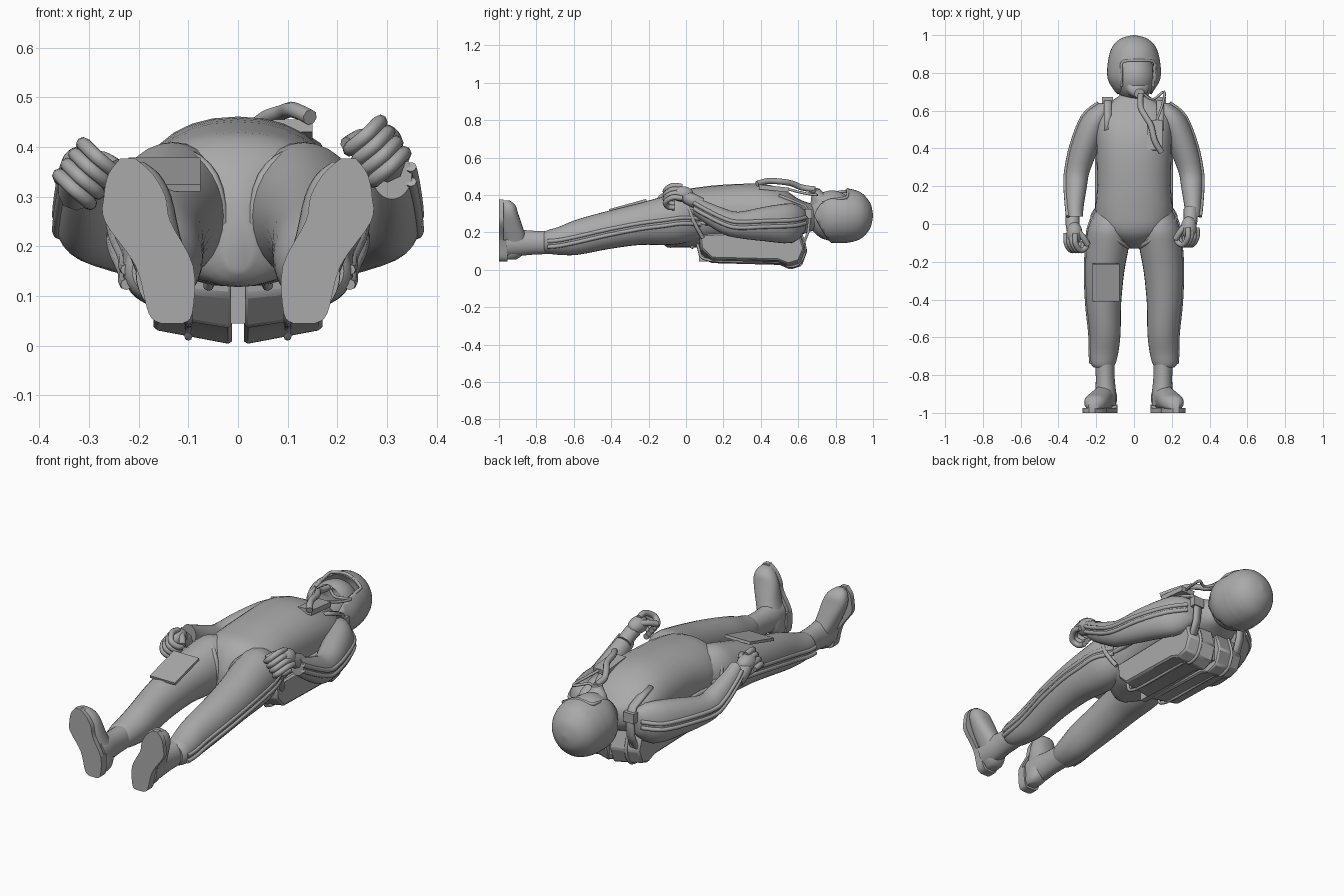
import bpy, bmesh, math
from mathutils import Vector, Matrix

if "Cube" in bpy.data.objects:
    bpy.data.objects.remove(bpy.data.objects["Cube"])

GREY = bpy.data.materials.new("plain_grey")
GREY.use_nodes = True
GREY.diffuse_color = (0.4, 0.4, 0.4, 1)
GREY.node_tree.nodes["Principled BSDF"].inputs["Base Color"].default_value = GREY.diffuse_color


def finish(name, bm, angle=40):
    bmesh.ops.recalc_face_normals(bm, faces=bm.faces)
    mesh = bpy.data.meshes.new(name)
    bm.to_mesh(mesh)
    bm.free()
    obj = bpy.data.objects.new(name, mesh)
    bpy.context.collection.objects.link(obj)
    mesh.materials.append(GREY)
    bpy.ops.object.select_all(action="DESELECT")
    obj.select_set(True)
    bpy.context.view_layer.objects.active = obj
    bpy.ops.object.shade_smooth_by_angle(angle=math.radians(angle))
    return obj


def smooth_path(points, steps):
    """Pass a smooth line through tuples of any length."""
    pts = [Vector(p) for p in points]
    out = []
    for i in range(len(pts) - 1):
        a, b, c, d = pts[max(i - 1, 0)], pts[i], pts[i + 1], pts[min(i + 2, len(pts) - 1)]
        for k in range(steps):
            t = k / steps
            out.append(b + (c - a) * (t / 2) + (a - b * 2.5 + c * 2 - d / 2) * t ** 2
                       + (b * 1.5 - a / 2 - c * 1.5 + d / 2) * t ** 3)
    return out + [pts[-1]]


def loft(sections, axis="y", side=1, power=2, sides=28, steps=3):
    """Skin ovals given as (along, centre_u, centre_v, radius_u, radius_v)."""
    bm = bmesh.new()
    rings = []
    for along, u, v, ru, rv in smooth_path(sections, steps):
        ring = []
        for k in range(sides):
            a = math.tau * k / sides
            c, s = math.cos(a), math.sin(a)
            p = side * (u + ru * math.copysign(abs(c) ** (2 / power), c))
            q = v + rv * math.copysign(abs(s) ** (2 / power), s)
            ring.append(bm.verts.new((p, along, q) if axis == "y" else (p, q, along)))
        rings.append(ring)
    for r, s in zip(rings, rings[1:]):
        for k in range(sides):
            m = (k + 1) % sides
            bm.faces.new((r[k], r[m], s[m], s[k]))
    bm.faces.new(rings[0])
    bm.faces.new(rings[-1])
    return bm


def tube(name, points, radius):
    curve = bpy.data.curves.new(name, "CURVE")
    curve.dimensions = "3D"
    curve.bevel_depth = radius
    curve.bevel_resolution = 2
    curve.use_fill_caps = True
    path = smooth_path(points, 4)
    spline = curve.splines.new("POLY")
    spline.points.add(len(path) - 1)
    for point, co in zip(spline.points, path):
        point.co = (*co, 1)
    curve.materials.append(GREY)
    obj = bpy.data.objects.new(name, curve)
    bpy.context.collection.objects.link(obj)
    return obj


def prism(outline, place_near, place_far):
    """Join two placed copies of a flat outline into a solid."""
    bm = bmesh.new()
    near = [bm.verts.new(place_near(*p)) for p in outline]
    far = [bm.verts.new(place_far(*p)) for p in outline]
    bm.faces.new(near)
    bm.faces.new(far)
    for k in range(len(near)):
        m = (k + 1) % len(near)
        bm.faces.new((near[k], near[m], far[m], far[k]))
    return bm


def box(name, centre, size, tilt=0):
    bm = bmesh.new()
    matrix = Matrix.Translation(centre) @ Matrix.Rotation(tilt, 4, "X") @ Matrix.Diagonal((*size, 1))
    bmesh.ops.create_cube(bm, size=1, matrix=matrix)
    return finish(name, bm)


def ball(name, centre, radii):
    bm = bmesh.new()
    bmesh.ops.create_uvsphere(bm, u_segments=24, v_segments=14, radius=1,
                              matrix=Matrix.Translation(centre) @ Matrix.Diagonal((*radii, 1)))
    return finish(name, bm)


# Torso and neck
TORSO = [(-0.13, 0, 0.22, 0.03, 0.07), (-0.1, 0, 0.24, 0.09, 0.12), (-0.04, 0, 0.27, 0.18, 0.15),
         (0.06, 0, 0.28, 0.205, 0.16), (0.2, 0, 0.3, 0.195, 0.155), (0.4, 0, 0.3, 0.2, 0.16),
         (0.52, 0, 0.29, 0.2, 0.14), (0.6, 0, 0.28, 0.18, 0.1), (0.65, 0, 0.28, 0.12, 0.08),
         (0.69, 0, 0.28, 0.07, 0.07), (0.75, 0, 0.28, 0.07, 0.07)]
finish("torso", loft(TORSO, power=2.2))

# Helmet shell, trimmed at the nape and opened over the face
head = []
helmet_bm = loft([(0.64, 0, 0.29, 0.06, 0.1), (0.7, 0, 0.29, 0.1, 0.125), (0.77, 0, 0.29, 0.14, 0.145),
                  (0.86, 0, 0.29, 0.138, 0.146), (0.93, 0, 0.29, 0.119, 0.127), (0.97, 0, 0.29, 0.087, 0.09),
                  (0.99, 0, 0.29, 0.05, 0.055), (1, 0, 0.29, 0.004, 0.004)], sides=40)


def cut(co, normal, clear=False):
    bmesh.ops.bisect_plane(helmet_bm, geom=helmet_bm.verts[:] + helmet_bm.edges[:] + helmet_bm.faces[:],
                           plane_co=co, plane_no=normal, clear_inner=clear)


cut((0, 0.78, 0.14), (0, 0.87, 0.5), True)
cut((0, 0.86, 0), (0, 1, 0))
for x in (-0.09, 0.09):
    cut((x, 0, 0), (1, 0, 0))
opening = []
for face in helmet_bm.faces:
    c = face.calc_center_median()
    if abs(c.x) < 0.09 and c.y < 0.86 and c.z > 0.3:
        opening.append(face)
bmesh.ops.delete(helmet_bm, geom=opening, context="FACES")
helmet = finish("helmet", helmet_bm)
shell = helmet.modifiers.new("shell", "SOLIDIFY")
shell.thickness = 0.015
head.append(helmet)

# Face, brow frame and breathing mask
head.append(ball("face", (0, 0.78, 0.29), (0.115, 0.13, 0.135)))
head.append(tube("brow_frame", [(-0.085, 0.73, 0.375), (-0.09, 0.82, 0.4), (-0.08, 0.86, 0.408), (0, 0.865, 0.432),
                                (0.08, 0.86, 0.408), (0.09, 0.82, 0.4), (0.085, 0.73, 0.375)], 0.008))
head.append(finish("mask", loft([(0.33, 0, 0.74, 0.075, 0.08), (0.39, 0, 0.73, 0.062, 0.06),
                                 (0.415, 0, 0.7, 0.035, 0.035), (0.435, 0, 0.69, 0.026, 0.026)], axis="z")))
turn = Matrix.Translation((0, 0, 0.29)) @ Matrix.Rotation(0.2, 4, "Y") @ Matrix.Translation((0, 0, -0.29))
for part in head:
    part.matrix_world = turn

# Air hose with its chest connector
tube("air_hose", [(0.035, 0.69, 0.43), (0.035, 0.62, 0.44), (0.06, 0.57, 0.46), (0.09, 0.52, 0.47),
                  (0.11, 0.44, 0.475), (0.145, 0.38, 0.46)], 0.016)
tube("thin_hose", [(0.05, 0.69, 0.42), (0.1, 0.66, 0.41), (0.16, 0.7, 0.4), (0.15, 0.63, 0.41), (0.12, 0.55, 0.43)], 0.007)
box("hose_connector", (0.11, 0.47, 0.435), (0.08, 0.16, 0.025), -0.1)

ARM = [(0.64, 0.15, 0.265, 0.04, 0.05), (0.57, 0.195, 0.25, 0.078, 0.105), (0.42, 0.255, 0.245, 0.078, 0.092),
       (0.28, 0.298, 0.24, 0.064, 0.07), (0.2, 0.307, 0.26, 0.058, 0.07),
       (0.09, 0.312, 0.315, 0.045, 0.058), (0.04, 0.31, 0.345, 0.04, 0.05)]
LEG = [(0.08, 0.12, 0.27, 0.08, 0.1), (-0.02, 0.13, 0.275, 0.113, 0.135), (-0.12, 0.14, 0.262, 0.113, 0.13),
       (-0.25, 0.155, 0.245, 0.104, 0.112), (-0.42, 0.16, 0.212, 0.092, 0.102),
       (-0.58, 0.153, 0.175, 0.082, 0.095), (-0.68, 0.158, 0.155, 0.075, 0.075),
       (-0.74, 0.163, 0.15, 0.065, 0.062), (-0.76, 0.163, 0.15, 0.05, 0.05)]
PACK = [(0.06, 0.19), (0.07, 0.1), (0.13, 0.035), (0.5, 0.025), (0.56, 0), (0.62, 0.02), (0.65, 0.1), (0.62, 0.2)]

for word, s in (("left", 1), ("right", -1)):
    # Sleeves and trouser legs with raised tubes along the outer seams
    finish(word + "_arm", loft(ARM, side=s))
    finish(word + "_leg", loft(LEG, side=s))
    for label, limb, drop in (("sleeve", ARM, 0), ("leg", LEG[:-1], 0.012)):
        for row in (-1, 1):
            seam = [(s * (x + rx * 0.96), y, z - drop + row * 0.015) for y, x, z, rx, rz in limb]
            tube(f"{word}_{label}_tube", seam, 0.011)

    # Gloved hands with curled fingers; the left hand is held higher
    wrist = Vector((0.3, 0.03, 0.37)) if s > 0 else Vector((0.325, 0, 0.325))

    def reach(x, y, z):
        p = wrist + Vector((x, y, z))
        return (s * p.x, p.y, p.z)

    tube(word + "_cuff", [reach(0, 0.05, -0.02), reach(0, 0, 0.005), reach(-0.005, -0.03, 0.02)], 0.037)
    ball(word + "_palm", reach(-0.01, -0.05, 0.035), (0.042, 0.06, 0.042))
    for k in range(4):
        fx, fz = -0.015 + k * 0.016, 0.075 - k * 0.021
        tube(f"{word}_finger", [reach(fx, -0.05, fz), reach(fx, -0.1, fz + 0.005), reach(fx - 0.025, -0.14, fz - 0.02),
                                reach(fx - 0.055, -0.125, fz - 0.045), reach(fx - 0.06, -0.09, fz - 0.05)], 0.0145)
    tube(word + "_thumb", [reach(-0.02, -0.03, 0.05), reach(-0.055, -0.07, 0.05), reach(-0.08, -0.11, 0.035)], 0.016)

    # Boots with a split sole and heel
    finish(word + "_boot_shaft", loft([(-0.72, 0.155, 0.147, 0.052, 0.062), (-0.82, 0.152, 0.145, 0.05, 0.064),
                                       (-0.9, 0.15, 0.145, 0.056, 0.072), (-0.96, 0.15, 0.145, 0.055, 0.075)], side=s))
    finish(word + "_boot_foot", loft([(0.055, 0.13, -0.94, 0.025, 0.03), (0.08, 0.135, -0.925, 0.045, 0.05),
                                      (0.15, 0.15, -0.915, 0.056, 0.065), (0.22, 0.175, -0.93, 0.059, 0.06),
                                      (0.3, 0.198, -0.943, 0.064, 0.046), (0.345, 0.208, -0.95, 0.05, 0.038),
                                      (0.37, 0.215, -0.963, 0.025, 0.022)], axis="z", side=s, power=2.3))
    widths = smooth_path([(0.045, 0.133, 0.022), (0.065, 0.136, 0.044), (0.16, 0.148, 0.058), (0.25, 0.202, 0.066),
                          (0.3, 0.208, 0.062), (0.345, 0.216, 0.045), (0.377, 0.222, 0.015)], 4)
    for label, part, back in (("heel", widths[:9], -0.955), ("sole", widths[8:], -0.975)):
        outline = [(x - w, z) for z, x, w in part] + [(x + w, z) for z, x, w in reversed(part)]
        finish(f"{word}_boot_{label}", prism(outline, lambda x, z: (s * x, -1, z), lambda x, z: (s * x, back, z)), 30)

    # Parachute pack half, with rounded outer edges
    pack = finish(word + "_pack", prism(PACK, lambda y, z: (s * 0.012, y, z),
                                        lambda y, z: (s * 0.17, y * 0.95 + 0.015, z * 0.85 + 0.03)), 30)
    edge = pack.modifiers.new("edge", "BEVEL")
    edge.width = 0.008
    tube(word + "_pack_strap", [(s * 0.1, y * 0.98, z * 0.94 + 0.018) for y, z in PACK], 0.008)
    tube(word + "_side_strap", [(s * 0.195, y, 0.25) for y in (0.02, 0.2, 0.4)], 0.012)

    # Shoulder and leg harness straps
    over = [(0.5, 0.405), (0.57, 0.378), (0.64, 0.35), (0.67, 0.3), (0.66, 0.2), (0.62, 0.1)]
    strap = bmesh.new()
    pairs = [[strap.verts.new((s * x, y, z)) for x in (0.12, 0.16)] for y, z in over]
    for a, b in zip(pairs, pairs[1:]):
        strap.faces.new((a[0], a[1], b[1], b[0]))
    band = finish(word + "_shoulder_strap", strap)
    band.modifiers.new("thick", "SOLIDIFY").thickness = 0.014
    box(word + "_shoulder_buckle", (s * 0.14, 0.655, 0.3), (0.06, 0.035, 0.05))
    tube(word + "_leg_strap", [(s * 0.19, 0.09, 0.17), (s * 0.22, 0.04, 0.26), (s * 0.2, 0, 0.35), (s * 0.12, -0.06, 0.39),
                               (s * 0.05, -0.11, 0.34), (s * 0.03, -0.11, 0.22), (s * 0.06, 0.04, 0.12)], 0.011)

# Centre spine of the pack
box("pack_spine", (0, 0.34, 0.11), (0.03, 0.54, 0.13))

# Flat board strapped to the right thigh
box("thigh_board", (-0.148, -0.31, 0.345), (0.145, 0.205, 0.014), 0.27)
